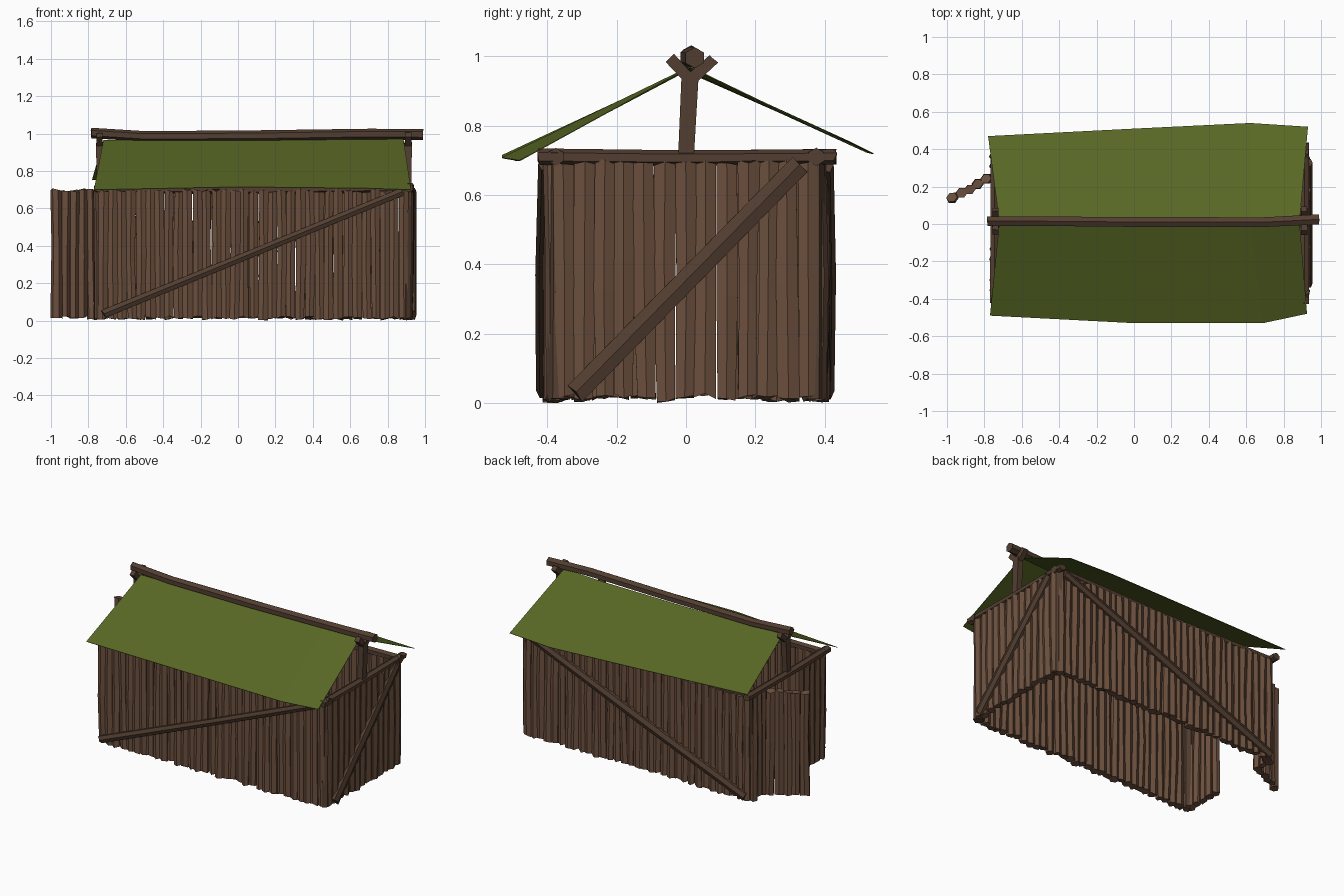
import bpy, bmesh, random, math
from mathutils import Vector

if "Cube" in bpy.data.objects:
    bpy.data.objects.remove(bpy.data.objects["Cube"])

random.seed(4)
rnd = random.uniform


def material(name, color):
    m = bpy.data.materials.new(name)
    m.diffuse_color = (*color, 1)
    m.use_nodes = True
    m.node_tree.nodes["Principled BSDF"].inputs["Base Color"].default_value = m.diffuse_color
    return m


PLANK = material("plank_wood", (0.15, 0.080, 0.048))
BEAM = material("beam_wood", (0.085, 0.048, 0.030))
GREEN = material("roof_green", (0.100, 0.138, 0.018))


def finish(bm, name, mat):
    bmesh.ops.recalc_face_normals(bm, faces=bm.faces)
    me = bpy.data.meshes.new(name)
    bm.to_mesh(me)
    bm.free()
    me.materials.append(mat)
    ob = bpy.data.objects.new(name, me)
    bpy.context.collection.objects.link(ob)
    return ob


# Faceted log along a path: elliptical section, "side" is its wide direction
def add_log(bm, path, wide, deep, side, n=6, jitter=0.0):
    path = [Vector(p) for p in path]
    axis = (path[-1] - path[0]).normalized()
    u = Vector(side)
    u = (u - axis * u.dot(axis)).normalized()
    v = axis.cross(u)
    rings = []
    for p in path:
        s = 1 + rnd(-jitter, jitter)
        ring = []
        for i in range(n):
            a = math.tau * (i + 0.5) / n
            ring.append(bm.verts.new(p + u * math.cos(a) * wide * s + v * math.sin(a) * deep * s
                                     + axis * rnd(-jitter, jitter) * 0.06))
        rings.append(ring)
    for a, b in zip(rings, rings[1:]):
        for i in range(n):
            j = (i + 1) % n
            bm.faces.new((a[i], a[j], b[j], b[i]))
    bm.faces.new(rings[0][::-1])
    bm.faces.new(rings[-1])


def log(name, path, wide, deep, side, n=6, jitter=0.1, mat=BEAM):
    bm = bmesh.new()
    add_log(bm, path, wide, deep, side, n, jitter)
    return finish(bm, name, mat)


# Row of upright planks between two ground points
def plank_wall(name, start, end, count):
    a, b = Vector((*start, 0)), Vector((*end, 0))
    side = (b - a).normalized()
    half = (b - a).length / count / 2
    out = side.cross(Vector((0, 0, 1)))
    bm = bmesh.new()
    for i in range(count):
        c = a.lerp(b, (i + 0.5) / count)
        path = []
        for z in (rnd(0.008, 0.022), rnd(0.3, 0.42), rnd(0.69, 0.70)):
            path.append(c + side * rnd(-0.005, 0.005) + out * rnd(-0.006, 0.006) + Vector((0, 0, z)))
        add_log(bm, path, half * 1.15, 0.026, side, 6, 0.14)
    return finish(bm, name, PLANK)


XL, XR, Y = -0.745, 0.912, 0.382

# Walls, with a doorway in the left end and the leaf standing open
plank_wall("front_wall", (XL, -Y), (XR, -Y), 33)
plank_wall("back_wall", (XR, Y), (XL, Y), 33)
plank_wall("right_wall", (XR, -Y), (XR, Y), 13)
plank_wall("left_wall_front", (XL, -0.11), (XL, -Y), 5)
plank_wall("left_wall_back", (XL, Y), (XL, 0.24), 3)
plank_wall("door", (-0.762, 0.252), (-0.995, 0.128), 5)

# Corner posts, set just inside the planks
for xn, x in (("left", XL + 0.02), ("right", XR - 0.015)):
    for yn, y in (("front", -Y + 0.015), ("back", Y - 0.015)):
        log(f"{xn}_{yn}_post", [(x, y, 0.015), (x, y, 0.36), (x, y, 0.715)],
            0.032, 0.032, (1, 0, 0))

# Top rails
for yn, y in (("front", -0.375), ("back", 0.375)):
    log(f"{yn}_rail", [(XL - 0.01, y, 0.705), (0.1, y, 0.70), (XR + 0.025, y, 0.71)],
        0.024, 0.024, (0, 1, 0))
for xn, x in (("left", XL), ("right", XR)):
    log(f"{xn}_rail", [(x, -0.422, 0.71), (x, 0, 0.706), (x, 0.43, 0.71)],
        0.026, 0.022, (1, 0, 0))

# Diagonal braces on three walls
log("front_brace", [(-0.72, -0.41, 0.035), (0.1, -0.414, 0.37), (0.88, -0.405, 0.69)],
    0.026, 0.022, (0, 0, 1))
log("back_brace", [(-0.72, 0.405, 0.035), (0.1, 0.408, 0.37), (0.88, 0.405, 0.69)],
    0.030, 0.022, (0, 0, 1))
log("right_brace", [(0.935, -0.318, 0.03), (0.935, 0.325, 0.685)], 0.035, 0.02, (0, 0, 1))

# Forked posts carrying the ridge
for xn, x in (("left", -0.74), ("right", 0.91)):
    log(f"{xn}_ridge_post", [(x, 0.0, 0.71), (x, 0.012, 0.95)], 0.033, 0.026, (0, 1, 0), 4)
    log(f"{xn}_fork_front", [(x, 0.018, 0.925), (x, -0.045, 0.993)], 0.024, 0.024, (1, 0, 0), 4)
    log(f"{xn}_fork_back", [(x, 0.006, 0.925), (x, 0.078, 0.990)], 0.024, 0.024, (1, 0, 0), 4)

# Slightly crooked ridge beam
log("ridge_beam", [(-0.785, 0.015, 1.003), (-0.5, 0.015, 0.985), (0.1, 0.01, 0.988),
                   (0.7, 0.01, 0.997), (0.99, 0.025, 0.995)], 0.030, 0.029, (0, 1, 0), 6, 0.05)


# Sheet roof slopes, from ridge line to eave line
def roof(name, ridge, eave):
    bm = bmesh.new()
    top = [bm.verts.new(p) for p in ridge]
    low = [bm.verts.new(p) for p in eave]
    for i in range(len(top) - 1):
        bm.faces.new((top[i], top[i + 1], low[i + 1], low[i]))
    ob = finish(bm, name, GREEN)
    mod = ob.modifiers.new("thickness", 'SOLIDIFY')
    mod.thickness = 0.003
    return ob


def ridge(drop):
    return [(-0.72, 0.012, 0.965), (0.0, 0.01, 0.966 - drop),
            (0.62, 0.01, 0.97 - drop), (0.885, 0.012, 0.97)]


roof("front_roof", ridge(0),
     [(-0.77, -0.49, 0.70), (0.0, -0.53, 0.715), (0.69, -0.53, 0.708), (0.925, -0.48, 0.70)])
roof("back_roof", ridge(0.012),
     [(-0.78, 0.47, 0.755), (0.0, 0.51, 0.735), (0.62, 0.54, 0.72), (0.93, 0.52, 0.725)])
